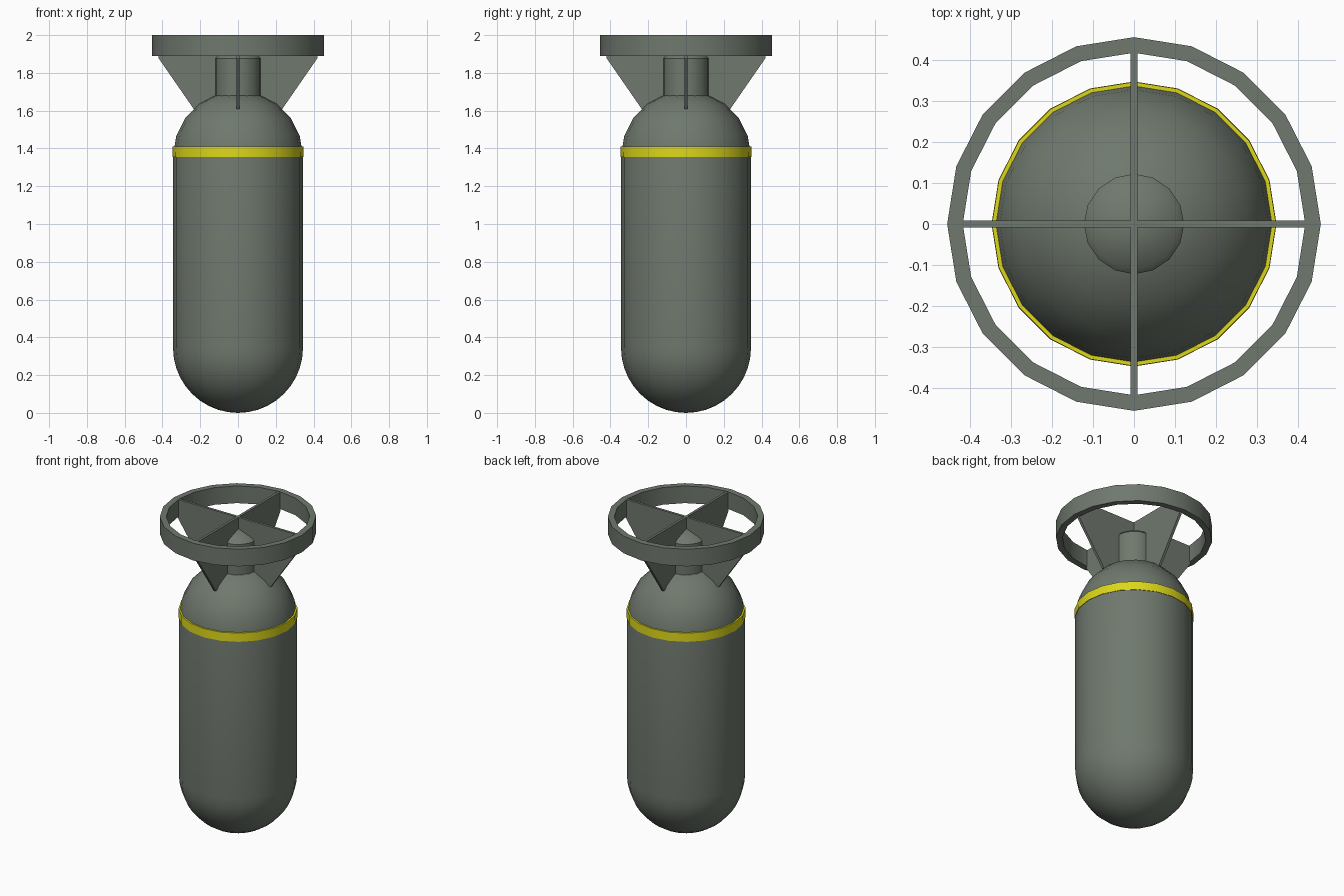
import bpy, bmesh
from math import sin, cos, pi, radians

if "Cube" in bpy.data.objects:
    bpy.data.objects.remove(bpy.data.objects["Cube"])


def lathe(name, profile, sides, color, closed=False):
    """Spin an (r, z) profile round the z axis."""
    bm = bmesh.new()
    rings = []
    for r, z in profile:
        if r < 1e-4:
            rings.append([bm.verts.new((0, 0, z))] * sides)
        else:
            rings.append([bm.verts.new((r * cos(2 * pi * i / sides), r * sin(2 * pi * i / sides), z))
                          for i in range(sides)])
    pairs = list(zip(rings, rings[1:]))
    if closed:
        pairs.append((rings[-1], rings[0]))
    for a, b in pairs:
        for i in range(sides):
            j = (i + 1) % sides
            quad = list(dict.fromkeys((a[i], a[j], b[j], b[i])))
            bm.faces.new(quad)
    return finish(name, bm, color)


def finish(name, bm, color):
    bmesh.ops.recalc_face_normals(bm, faces=bm.faces)
    mesh = bpy.data.meshes.new(name)
    bm.to_mesh(mesh)
    bm.free()
    mesh.materials.append(color)
    obj = bpy.data.objects.new(name, mesh)
    bpy.context.collection.objects.link(obj)
    bpy.context.view_layer.objects.active = obj
    obj.select_set(True)
    bpy.ops.object.shade_smooth_by_angle(angle=radians(30))
    obj.select_set(False)
    return obj


def material(name, rgb):
    mat = bpy.data.materials.new(name)
    mat.diffuse_color = (*rgb, 1)
    mat.use_nodes = True
    mat.node_tree.nodes["Principled BSDF"].inputs["Base Color"].default_value = mat.diffuse_color
    return mat


green = material("olive_green", (0.16, 0.19, 0.155))
yellow = material("yellow", (0.72, 0.68, 0.01))

# capsule body: fine round nose, straight wall, coarser rear dome
R = 0.344
nose = [(R * sin(radians(a)), R - R * cos(radians(a))) for a in range(0, 91, 9)]
dome = [(R * cos(radians(a)), 1.36 + R * sin(radians(a))) for a in range(0, 91, 18)]
dome[-1] = (0, dome[-1][1])
lathe("body", nose + dome, 20, green)

# painted band
lathe("yellow_band", [(0.34, 1.355), (0.347, 1.355), (0.346, 1.41), (0.33, 1.41)], 20, yellow, True)

# tail tube with shallow cap
lathe("tail_tube", [(0, 1.62), (0.122, 1.62), (0.122, 1.875), (0.108, 1.89), (0, 1.93)], 16, green)

# tail ring
lathe("tail_ring", [(0.417, 1.89), (0.455, 1.89), (0.455, 2.0), (0.417, 2.0)], 20, green, True)

# four crossing fins
outline = [(0, 1.998), (0.422, 1.998), (0.422, 1.88), (0.235, 1.61), (0, 1.61)]
T = 0.008
for k, side in enumerate(("right", "back", "left", "front")):
    c, s = cos(k * pi / 2), sin(k * pi / 2)
    bm = bmesh.new()
    a, b = [[bm.verts.new((r * c - t * s, r * s + t * c, z)) for r, z in outline] for t in (-T, T)]
    bm.faces.new(a)
    bm.faces.new(b[::-1])
    for i in range(len(outline)):
        j = (i + 1) % len(outline)
        bm.faces.new((a[i], a[j], b[j], b[i]))
    finish("fin_" + side, bm, green)
